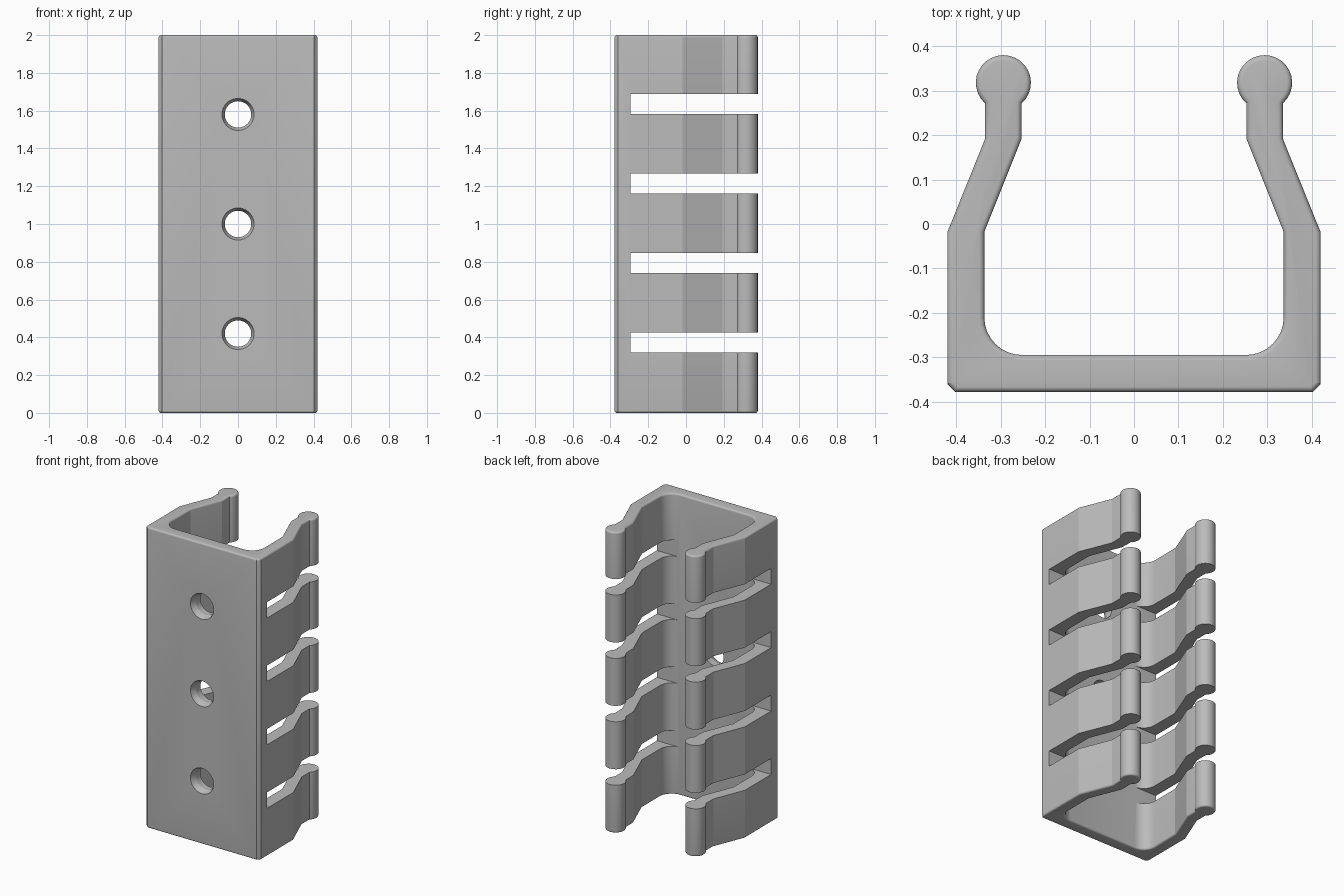
import bpy, bmesh, math
from mathutils import Matrix

old = bpy.data.objects.get("Cube")
if old:
    bpy.data.objects.remove(old, do_unlink=True)

HEIGHT = 2.0
SLOTS = [0.372 + 0.4215 * i for i in range(4)]
HOLES = (0.42, 1.0, 1.58)

grey = bpy.data.materials.new("plain grey")
grey.use_nodes = True
colour = (0.5, 0.5, 0.5, 1)
grey.diffuse_color = colour
grey.node_tree.nodes["Principled BSDF"].inputs["Base Color"].default_value = colour


def make_object(name, bm):
    bmesh.ops.recalc_face_normals(bm, faces=bm.faces[:])
    mesh = bpy.data.meshes.new(name)
    bm.to_mesh(mesh)
    bm.free()
    mesh.materials.append(grey)
    obj = bpy.data.objects.new(name, mesh)
    bpy.context.collection.objects.link(obj)
    return obj


def arc(cx, cy, r, start, end, steps):
    angles = [math.radians(start + (end - start) * i / steps) for i in range(steps + 1)]
    return [(cx + r * math.cos(a), cy + r * math.sin(a)) for a in angles]


# Channel cross-section: one side, then its mirror image
half = [(0.402, -0.378), (0.42, -0.36), (0.42, -0.018), (0.335, 0.192)]
half += arc(0.294, 0.318, 0.062, -48.5, 228.5, 22)
half += [(0.253, 0.192), (0.337, -0.018)]
half += arc(0.252, -0.21, 0.085, 0, -90, 8)
profile = half + [(-x, y) for x, y in reversed(half)]

# Extruded channel with softly rounded ends
bm = bmesh.new()
base = bm.faces.new([bm.verts.new((x, y, 0)) for x, y in profile])
grown = bmesh.ops.extrude_face_region(bm, geom=[base], use_keep_orig=True)
top = [g for g in grown["geom"] if isinstance(g, bmesh.types.BMVert)]
bmesh.ops.translate(bm, verts=top, vec=(0, 0, HEIGHT))
bmesh.ops.recalc_face_normals(bm, faces=bm.faces[:])
rims = [e for e in bm.edges if abs(e.verts[0].co.z - e.verts[1].co.z) < 0.001]
bmesh.ops.bevel(bm, geom=rims, offset=0.012, segments=5, profile=0.5,
                affect='EDGES', clamp_overlap=False)
clip = make_object("slotted_channel", bm)

# Slots that split the side walls into spring fingers
bm = bmesh.new()
for z in SLOTS:
    size = Matrix.Translation((0, 0.106, z)) @ Matrix.Diagonal((1.2, 0.8, 0.106, 1))
    bmesh.ops.create_cube(bm, size=1, matrix=size)
slot_cutter = make_object("slot_cutter", bm)


# Screw holes, flared at the front
def drill(bm, z, y0, y1, r0, r1):
    place = Matrix.Translation((0, (y0 + y1) / 2, z)) @ Matrix.Rotation(-math.pi / 2, 4, 'X')
    bmesh.ops.create_cone(bm, cap_ends=True, segments=40, radius1=r0, radius2=r1,
                          depth=y1 - y0, matrix=place)


bm = bmesh.new()
for z in HOLES:
    drill(bm, z, -0.5, -0.2, 0.07, 0.07)
hole_cutter = make_object("hole_cutter", bm)
bm = bmesh.new()
for z in HOLES:
    drill(bm, z, -0.388, -0.336, 0.089, 0.068)
flare_cutter = make_object("flare_cutter", bm)

# Apply the cuts and remove the cutters
bpy.context.view_layer.objects.active = clip
clip.select_set(True)
for cutter in (slot_cutter, hole_cutter, flare_cutter):
    cutter.hide_render = True
    mod = clip.modifiers.new(cutter.name, 'BOOLEAN')
    mod.operation = 'DIFFERENCE'
    mod.solver = 'EXACT'
    mod.object = cutter
    bpy.ops.object.modifier_apply(modifier=mod.name)
    bpy.data.objects.remove(cutter, do_unlink=True)

bpy.ops.object.shade_smooth_by_angle(angle=math.radians(20))
